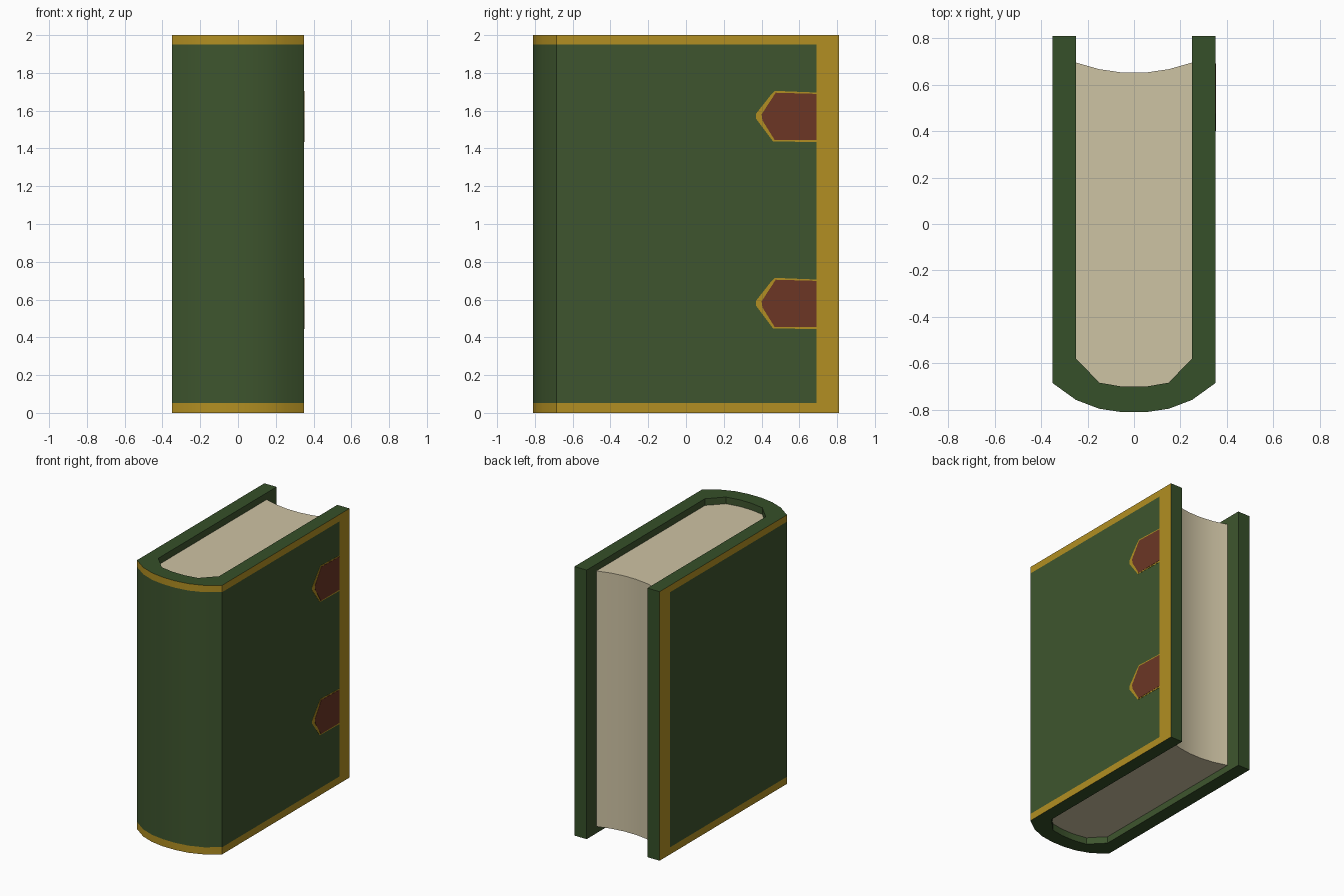
import bpy, bmesh, math

if "Cube" in bpy.data.objects:
    bpy.data.objects.remove(bpy.data.objects["Cube"])


def material(name, srgb):
    m = bpy.data.materials.new(name)
    lin = [(c / 255 / 12.92 if c < 10 else ((c / 255 + 0.055) / 1.055) ** 2.4) for c in srgb]
    m.diffuse_color = (*lin, 1)
    m.use_nodes = True
    m.node_tree.nodes["Principled BSDF"].inputs["Base Color"].default_value = m.diffuse_color
    return m


GREEN = material("cover green", (62, 85, 46))
RIM = material("board edge green", (54, 80, 41))
GOLD = material("gold trim", (178, 143, 34))
RED = material("strap red", (108, 54, 37))
PAPER = material("paper", (206, 195, 164))


def make_object(name, bm, mats, smooth=True):
    bmesh.ops.recalc_face_normals(bm, faces=bm.faces)
    me = bpy.data.meshes.new(name)
    bm.to_mesh(me)
    bm.free()
    for m in mats:
        me.materials.append(m)
    ob = bpy.data.objects.new(name, me)
    bpy.context.collection.objects.link(ob)
    if smooth:
        bpy.ops.object.select_all(action='DESELECT')
        ob.select_set(True)
        bpy.context.view_layer.objects.active = ob
        bpy.ops.object.shade_smooth_by_angle(angle=math.radians(30))
    return ob


def prism(name, pts, vec, mats):
    bm = bmesh.new()
    face = bm.faces.new([bm.verts.new(p) for p in pts])
    ext = bmesh.ops.extrude_face_region(bm, geom=[face], use_keep_orig=True)
    bmesh.ops.translate(bm, vec=vec, verts=[v for v in ext["geom"] if isinstance(v, bmesh.types.BMVert)])
    return make_object(name, bm, mats)


def mirrored(half):
    return half + [(-x, y) for x, y in reversed(half)]


# Cover: U-shaped section, stacked in levels so the gold bands are real faces
outer = mirrored([(.35, .81), (.35, .69), (.35, -.685), (.25, -.757), (.15, -.795), (.05, -.81)])
inner = mirrored([(.25, .81), (.25, .69), (.25, -.58), (.2, -.63), (.15, -.683), (.05, -.70)])
levels = [0, .053, 1.949, 2]
bm = bmesh.new()
rings = [[[bm.verts.new((x, y, z)) for x, y in line] for line in (outer, inner)] for z in levels]
n = len(outer)


def quad(a, b, c, d, mat):
    bm.faces.new((a, b, c, d)).material_index = mat


for k in range(3):
    (o0, i0), (o1, i1) = rings[k], rings[k + 1]
    for j in range(n - 1):
        gold = k != 1 or j in (0, n - 2)
        quad(o0[j], o0[j + 1], o1[j + 1], o1[j], 2 if gold else 0)
        quad(i0[j], i0[j + 1], i1[j + 1], i1[j], 0)
    for j in (0, n - 1):  # fore edge of each board
        quad(o0[j], i0[j], i1[j], o1[j], 1)
for o, i in (rings[0], rings[-1]):  # top and bottom rims
    for j in range(n - 1):
        quad(o[j], o[j + 1], i[j + 1], i[j], 1)
make_object("book_cover", bm, [GREEN, RIM, GOLD])

# Page block with a hollow fore edge, recessed from the cover at both ends
fore = [(x, .65 + .045 * (x / .25) ** 2) for x in (-.25, -.15, -.05, .05, .15, .25)]
section = fore + inner[2:-2]
prism("page_block", [(x, y, .05) for x, y in section], (0, 0, 1.9), [PAPER])

# Two pointed straps on the right board, each with a thin gold border
for name, zc in (("lower", .578), ("upper", 1.568)):
    border = [(.69, -.135), (.69, .128), (.47, .137), (.445, .11), (.37, .015), (.37, -.01), (.46, -.13)]
    strap = [(.69, -.124), (.69, .121), (.475, .127), (.40, .012), (.405, -.02), (.47, -.124)]
    prism(name + "_strap_border", [(.35, y, zc + z) for y, z in border], (.0015, 0, 0), [GOLD])
    prism(name + "_strap", [(.35, y, zc + z) for y, z in strap], (.003, 0, 0), [RED])
